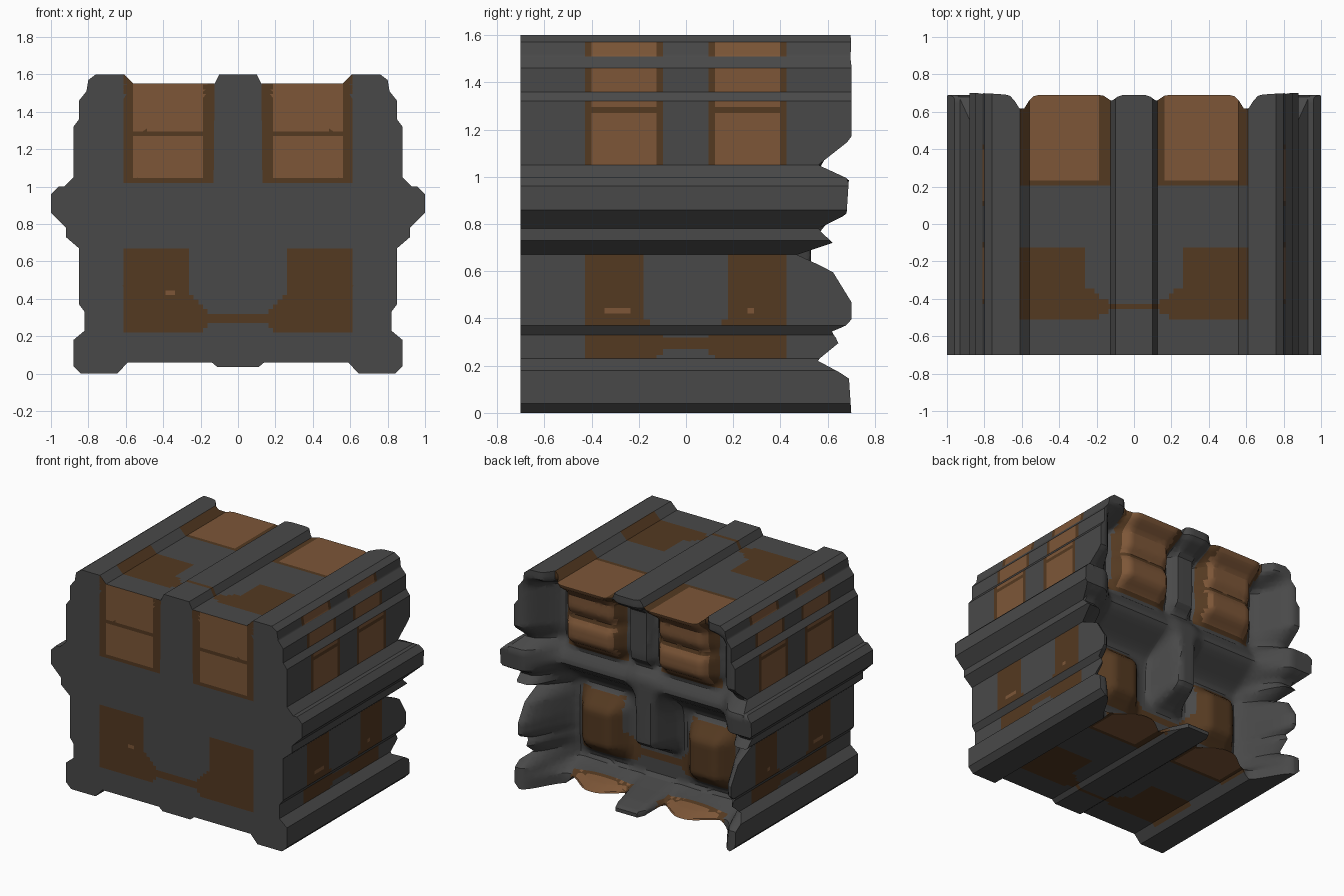
import bpy, bmesh, math

if "Cube" in bpy.data.objects:
    bpy.data.objects.remove(bpy.data.objects["Cube"])


def mat(name, rgb):
    m = bpy.data.materials.new(name)
    m.diffuse_color = (*rgb, 1)
    m.use_nodes = True
    m.node_tree.nodes["Principled BSDF"].inputs["Base Color"].default_value = m.diffuse_color
    return m


MATS = [mat("dark_iron", (0.066, 0.066, 0.066)),
        mat("dark_wood", (0.088, 0.041, 0.015)),
        mat("light_wood", (0.205, 0.094, 0.039))]


def sm(a, b, t):
    t = min(1, max(0, (t - a) / (b - a)))
    return t * t * (3 - 2 * t)


def box(t, a, b, s):
    return sm(a - s, a + s, t) * (1 - sm(b - s, b + s, t))


def lerp_table(tab, t):
    for (t0, v0), (t1, v1) in zip(tab, tab[1:]):
        if t <= t1:
            return v0 + (v1 - v0) * max(0, (t - t0) / (t1 - t0))
    return tab[-1][1]


# Depth of the side edges of the back, by height
EDGE = [(0, .70), (.15, .69), (.22, .56), (.30, .66), (.345, .62), (.38, .70),
        (.47, .70), (.60, .62), (.67, .47), (.72, .62), (.78, .56), (.84, .68),
        (.99, .69), (1.05, .56), (1.16, .70), (1.6, .70)]


def relief(x, z):
    """Sculpted back: hollow wall with bulging panels, belt, strap and latch."""
    ax = abs(x)
    y = .28 + .17 * sm(.6, 1.15, z)
    # lid panels, two planks each
    planks = box(z, 1.06, 1.8, .08) * (1 - .25 * math.exp(-((z - 1.29) / .04) ** 2))
    y += .14 * box(ax, .15, .58, .07) * planks
    # lower panels
    y += .14 * box(ax, .27, .58, .08) * box(z, .25, .63, .08)
    # belt and centre strap
    y += .14 * box(z, .80, .98, .10)
    y += .09 * box(ax, -1, .09, .03) * sm(1.0, 1.1, z)
    # latch
    latch = box(x, -.14, .08, .06) * box(z, .42, .98, .08)
    y += (max(y, .53) - y) * latch
    # bottom lip, bulging under each panel, with the strap end
    lip = .44 + .13 * box(ax, .22, .5, .12) + .24 * (1 - sm(.09, .16, ax))
    y += (lip - y) * (1 - sm(.06, .16, z))
    # top rim
    rim = .69 - .08 * math.exp(-((ax - .6) / .04) ** 2) - .03 * math.exp(-((ax - .12) / .03) ** 2)
    y += (max(y, rim) - y) * sm(1.44, 1.55, z)
    # side posts
    e = sm(.62, .84, ax)
    return min(.7, y * (1 - e) + lerp_table(EDGE, z) * e)


def paint(u, v, spots=()):
    """Panel pattern shared by every side (u across, v up)."""
    a = abs(u)
    if .13 < a < .605 and v > 1.02:
        tan = .175 < a < .56 and (1.05 < v < 1.27 or 1.30 < v)
        return 2 if tan else 1
    low = .22 + .05 * (1 - sm(.12, .22, a))
    high = .665 if a > .27 else .315 + .13 * min(1, max(0, (a - .12) / .15)) ** 1.4
    if a < .615 and low < v < high:
        return 2 if .415 < v < .44 and any(p < u < q for p, q in spots) else 1
    return 0


# Right half of the chest outline, top to bottom
HALF = [(.10, 1.6), (.125, 1.55), (.56, 1.55), (.61, 1.6), (.76, 1.6), (.80, 1.57),
        (.81, 1.51), (.85, 1.46), (.85, 1.36), (.88, 1.32), (.88, 1.05), (.93, 1.0),
        (.96, 1.0), (1.0, .96), (1.0, .86), (.92, .78), (.92, .73), (.85, .67),
        (.85, .37), (.82, .33), (.82, .23), (.88, .18), (.88, .04), (.84, .0),
        (.645, .0), (.59, .06), (.14, .06), (.11, .035)]
outline = HALF + [(-x, z) for x, z in reversed(HALF)]

# Solid outline extruded front to back
bm = bmesh.new()
front = bm.faces.new([bm.verts.new((x, -.7, z)) for x, z in outline])
ext = bmesh.ops.extrude_face_region(bm, geom=[front])["geom"]
for v in [g for g in ext if isinstance(g, bmesh.types.BMVert)]:
    v.co.y = .7
if not any(abs(f.normal.y) > .9 and f.calc_center_median().y < -.69 for f in bm.faces):
    bm.faces.new([v for v in bm.verts if v.co.y < 0])
bmesh.ops.recalc_face_normals(bm, faces=bm.faces[:])
bmesh.ops.triangulate(bm, faces=[f for f in bm.faces if len(f.verts) > 4])


def cut(axis, start, stop, step):
    n = [0, 0, 0]
    n[axis] = 1
    t = start
    while t < stop:
        co = [0, 0, 0]
        co[axis] = t
        bmesh.ops.bisect_plane(bm, geom=bm.verts[:] + bm.edges[:] + bm.faces[:],
                               dist=1e-5, plane_co=co, plane_no=n)
        t += step


# Grid for the sculpted back and the painted panels
cut(0, -.9875, .995, .025)
cut(2, .02, 1.59, .025)
back = bm.faces.layers.int.new("back")
for f in bm.faces:
    f[back] = int(f.calc_center_median().y > .699)
for v in bm.verts:
    if v.co.y > .699:
        v.co.y = relief(v.co.x, v.co.z)
cut(1, -.675, .69, .0275)

# Colour each face by its main direction
bm.normal_update()
for f in bm.faces:
    c, n = f.calc_center_median(), f.normal
    depth = (c.y + .7) / 1.4 * 1.6
    if f[back]:
        if c.z < .15 and c.y > .4:
            f.material_index = paint(c.x, depth)
        else:
            f.material_index = paint(c.x, c.z)
    elif abs(n.y) > .7:
        f.material_index = paint(c.x, c.z, [(-.40, -.35)])
    elif abs(c.x) < .7:
        f.material_index = paint(c.x, depth)
    elif abs(n.z) < .4:
        f.material_index = paint(c.y / .7, c.z, [(-.5, -.33), (.36, .43)])

me = bpy.data.meshes.new("chest_body")
bm.to_mesh(me)
bm.free()
for m in MATS:
    me.materials.append(m)
ob = bpy.data.objects.new("chest_body", me)
bpy.context.collection.objects.link(ob)
bpy.context.view_layer.objects.active = ob
ob.select_set(True)
bpy.ops.object.shade_smooth_by_angle(angle=math.radians(30))
